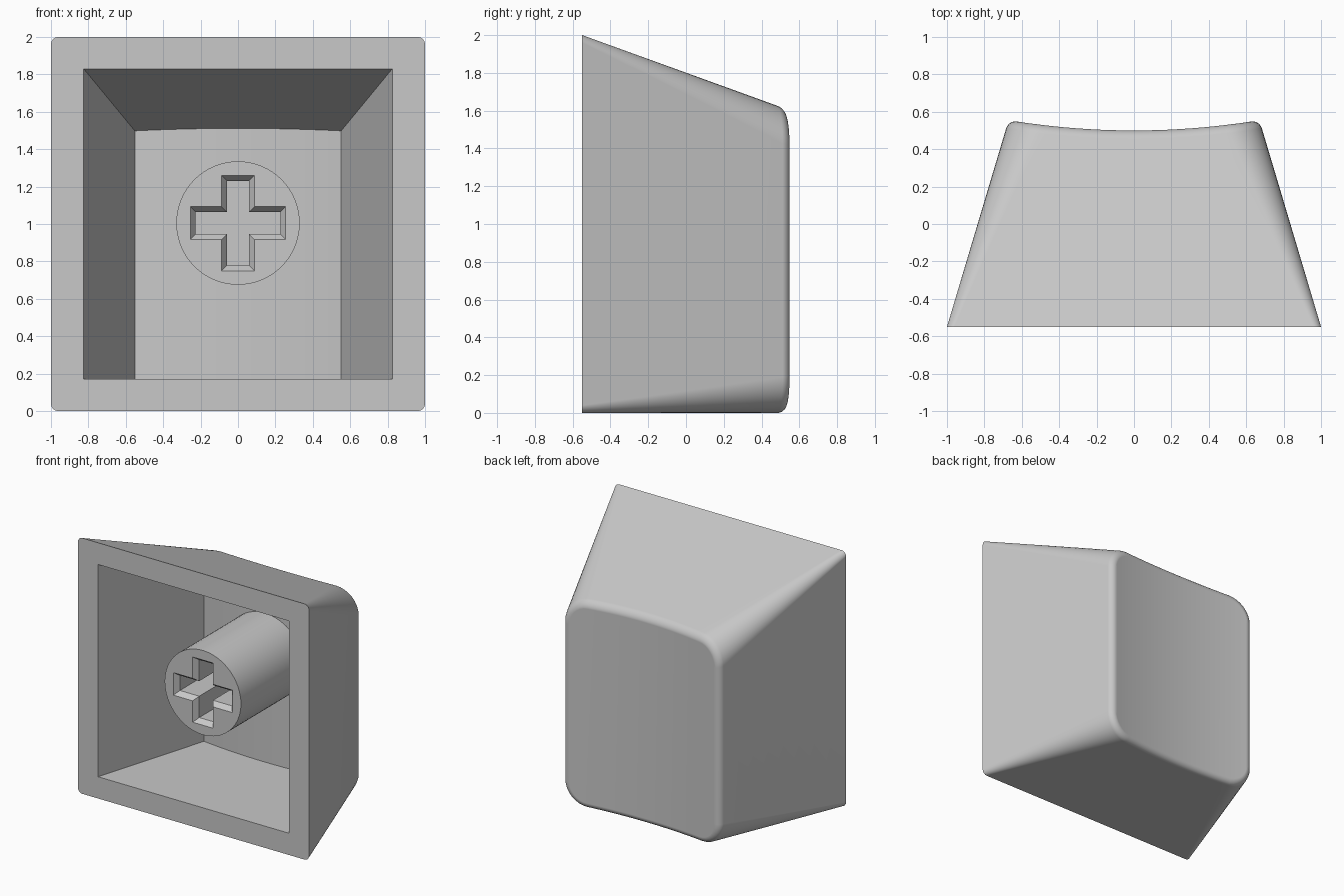
import bpy
import bmesh
from math import sin, cos, pi, radians

cube = bpy.data.objects.get("Cube")
if cube:
    bpy.data.objects.remove(cube, do_unlink=True)

grey = bpy.data.materials.new("light_grey_plastic")
grey.use_nodes = True
colour = (0.58, 0.58, 0.58, 1)
grey.diffuse_color = colour
grey.node_tree.nodes["Principled BSDF"].inputs["Base Color"].default_value = colour

FRONT = -0.55       # plane of the open rim
FILLET = 0.045      # rounding around the dished face
ARC, SPAN = 8, 16   # segments per corner and along each edge


def dish(x):
    return 0.5 + 0.122 * x * x


def section(y, half, low, high, radius):
    """Upper half of a tapered rounded rectangle, left to right, as (x, z, mirrored z)."""
    w = half - 0.298 * (y - FRONT)
    top = high - 0.362 * (y - FRONT)
    pts = []
    for i in range(ARC + 1):
        a = pi / 2 * i / ARC
        pts.append((-w + radius * (1 - cos(a)), radius * (1 - sin(a))))
    inner = w - radius
    pts += [(-inner + 2 * inner * i / SPAN, 0) for i in range(1, SPAN)]
    pts += [(-x, d) for x, d in reversed(pts[:ARC + 1])]
    return [(x, top - d, low + d) for x, d in pts]


def ring(bm, size, radius, depth_at, inset=0):
    """One closed loop of vertices whose depth follows the dish."""
    half, low, high = size
    count = 2 * ARC + SPAN + 1
    upper, lower = [], []
    for k in range(count):
        y = FRONT
        for _ in range(4):
            x, zt, zb = section(y, half - inset, low + inset, high - inset, radius)[k]
            y = depth_at(x)
        upper.append(bm.verts.new((x, y, zt)))
        lower.append(bm.verts.new((x, y, zb)))
    return upper + lower[::-1]


def bridge(bm, a, b):
    n = len(a)
    for k in range(n):
        j = (k + 1) % n
        bm.faces.new((a[k], a[j], b[j], b[k]))


def dished_face(bm, loop):
    n = len(loop)
    for k in range(n // 2 - 1):
        bm.faces.new((loop[k], loop[k + 1], loop[n - 2 - k], loop[n - 1 - k]))


def finish(bm, name):
    bmesh.ops.remove_doubles(bm, verts=bm.verts, dist=0.0001)
    bmesh.ops.recalc_face_normals(bm, faces=bm.faces)
    mesh = bpy.data.meshes.new(name)
    bm.to_mesh(mesh)
    bm.free()
    mesh.materials.append(grey)
    obj = bpy.data.objects.new(name, mesh)
    bpy.context.collection.objects.link(obj)
    bpy.ops.object.select_all(action='DESELECT')
    obj.select_set(True)
    bpy.context.view_layer.objects.active = obj
    bpy.ops.object.shade_smooth_by_angle(angle=radians(28))
    return obj


# Hollow cap: tapered outer walls whose corners grow rounder toward the dish
bm = bmesh.new()
outer = (1.0, 0.0, 2.0)
loops = []
for i in range(9):
    t = i / 8
    loops.append(ring(bm, outer, 0.04 + 0.15 * t,
                      lambda x: FRONT + t * (dish(x) - FILLET - FRONT)))
# Fillet into the dished face
for i in range(1, 7):
    a = pi / 2 * i / 6
    inset = FILLET * (1 - cos(a))
    loops.append(ring(bm, outer, 0.19 - inset,
                      lambda x: dish(x) - FILLET * (1 - sin(a)), inset))
for a, b in zip(loops, loops[1:]):
    bridge(bm, a, b)
dished_face(bm, loops[-1])

# Rim and sharp-cornered cavity with a floor parallel to the dish
cavity = (0.825, 0.17, 1.83)
mouth = ring(bm, cavity, 0, lambda x: FRONT)
floor = ring(bm, cavity, 0, lambda x: dish(x) - 0.17)
bridge(bm, loops[0], mouth)
bridge(bm, mouth, floor)
dished_face(bm, floor)
cap = finish(bm, "hollow_cap")
weighted = cap.modifiers.new("even_shading", 'WEIGHTED_NORMAL')
weighted.keep_sharp = True

# Round stem with a chamfered cross socket
STEM_Z, STEM_FRONT, STEM_BACK = 1.005, -0.435, 0.37
bm = bmesh.new()


def circle(y, sides=64):
    return [bm.verts.new((0.33 * cos(2 * pi * i / sides), y,
                          STEM_Z + 0.33 * sin(2 * pi * i / sides)))
            for i in range(sides)]


def cross(y, inset):
    arm, long = 0.088 - inset, 0.255 - inset
    pts = []
    x, z = 1, 0
    for _ in range(4):
        for u, v in ((long, -arm), (long, arm), (arm, arm)):
            pts.append(bm.verts.new((u * x - v * z, y, STEM_Z + u * z + v * x)))
        x, z = -z, x
    return pts


rim, base = circle(STEM_FRONT), circle(STEM_BACK)
bridge(bm, rim, base)
socket = [cross(STEM_FRONT, 0), cross(STEM_FRONT + 0.04, 0.029),
          cross(STEM_FRONT + 0.48, 0.029)]
for a, b in zip(socket, socket[1:]):
    bridge(bm, a, b)
bm.faces.new(socket[-1])
end_edges = [e for e in bm.edges
             if all(abs(v.co.y - STEM_FRONT) < 0.0001 for v in e.verts)]
bmesh.ops.triangle_fill(bm, edges=end_edges, use_beauty=True)
finish(bm, "socket_stem")
